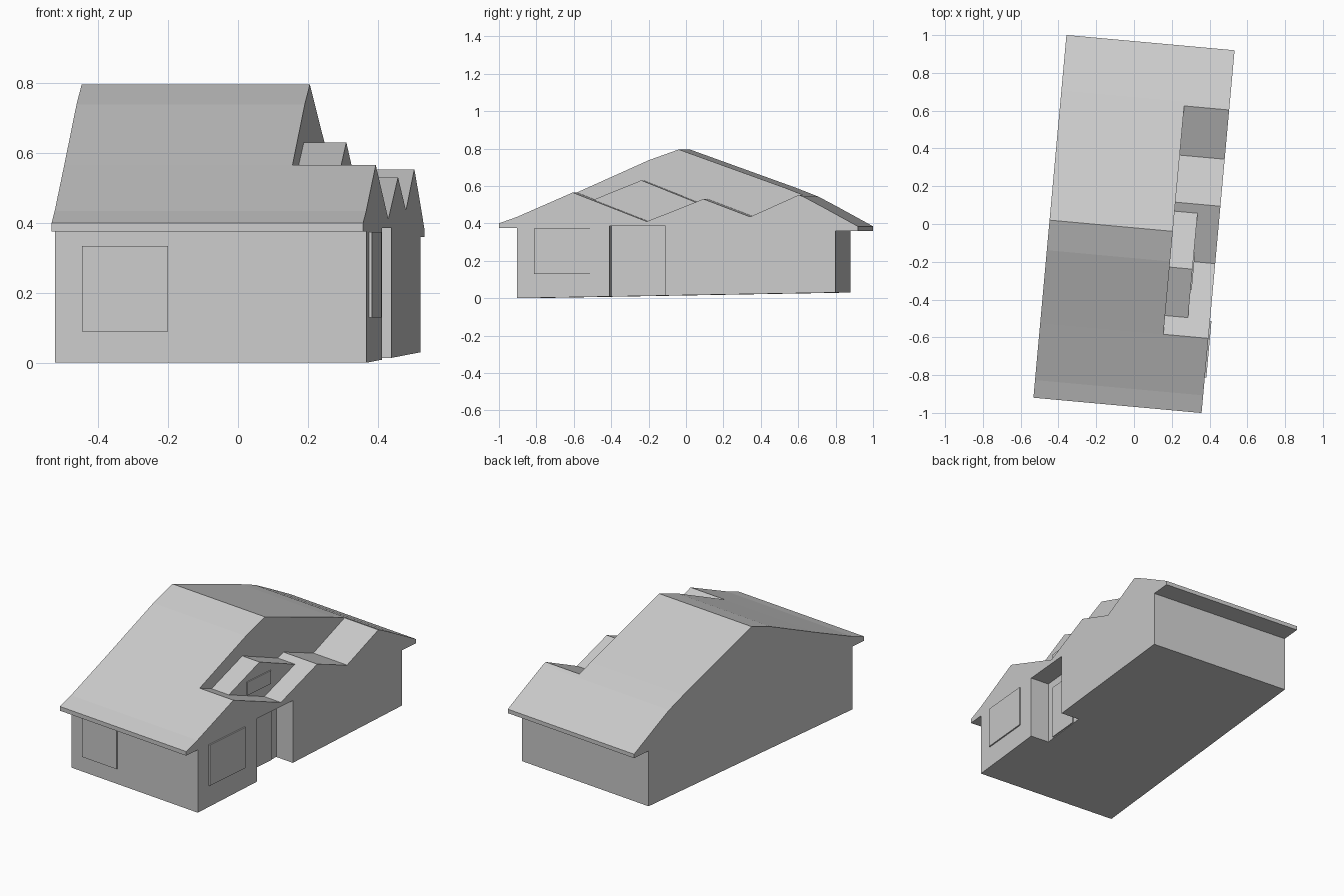
import bpy
import math

if "Cube" in bpy.data.objects:
    bpy.data.objects.remove(bpy.data.objects["Cube"])

TURN = math.radians(-5.2)      # the whole house is turned slightly on plan
SIDE = 0.447                   # half width of the house
SETBACK = 0.208                # upper wall behind the low zigzag roof
PORCH = 0.33                   # plane of the dormer gable and porch wall

grey = bpy.data.materials.new("plain_grey")
grey.diffuse_color = (0.6, 0.6, 0.6, 1)
grey.use_nodes = True
grey.node_tree.nodes["Principled BSDF"].inputs["Base Color"].default_value = grey.diffuse_color


def prism(name, profile, x0, x1):
    """Extrude a (y, z) profile across the house from x0 to x1."""
    n = len(profile)
    verts = [(x, y, z) for x in (x0, x1) for y, z in profile]
    faces = [tuple(range(n))[::-1], tuple(range(n, 2 * n))]
    faces += [(i, (i + 1) % n, n + (i + 1) % n, n + i) for i in range(n)]
    mesh = bpy.data.meshes.new(name)
    mesh.from_pydata(verts, [], faces)
    mesh.materials.append(grey)
    obj = bpy.data.objects.new(name, mesh)
    obj.rotation_euler.z = TURN
    bpy.context.collection.objects.link(obj)
    return obj


def plate(name, x0, x1, y0, y1, z0, z1):
    return prism(name, [(y0, z0), (y1, z0), (y1, z1), (y0, z1)], x0, x1)


def cut(target, cutter):
    cutter.hide_render = True
    cutter.display_type = 'WIRE'
    mod = target.modifiers.new(cutter.name, 'BOOLEAN')
    mod.operation = 'DIFFERENCE'
    mod.solver = 'EXACT'
    mod.object = cutter


# Walls and gable roof in one section, with eaves front and back
house = prism("house_body", [
    (-0.866, 0.0), (0.843, 0.03), (0.843, 0.36), (0.964, 0.36), (0.964, 0.384),
    (0.77, 0.49), (0.67, 0.543), (0.55, 0.59), (-0.02, 0.795), (-0.18, 0.738),
    (-0.567, 0.565), (-0.87, 0.433), (-0.964, 0.40), (-0.964, 0.375),
    (-0.866, 0.375)], -SIDE, SIDE)

# Zigzag gables along the right side
cut(house, prism("zigzag_roof_cutter", [
    (-0.65, 0.597), (-0.17, 0.41), (0.135, 0.53), (0.385, 0.435),
    (0.72, 0.585), (0.72, 1.0), (-0.65, 1.0)], SETBACK, 0.6))

# Porch recess
cut(house, plate("porch_cutter", PORCH, 0.6, -0.37, -0.07, -0.1, 0.385))

# Dormer standing on the zigzag roof
prism("dormer", [(-0.17, 0.40), (0.09, 0.51), (-0.21, 0.63), (-0.47, 0.525)],
      SETBACK - 0.01, PORCH)

# Windows and door
plate("dormer_window", PORCH - 0.002, PORCH + 0.006, -0.32, -0.12, 0.47, 0.55)
plate("door", PORCH - 0.002, PORCH + 0.007, -0.32, -0.12, 0.015, 0.335)
plate("side_window", SIDE - 0.001, SIDE + 0.008, -0.775, -0.475, 0.13, 0.373)
plate("front_window", -0.368, -0.122, -0.872, -0.865, 0.09, 0.333)
